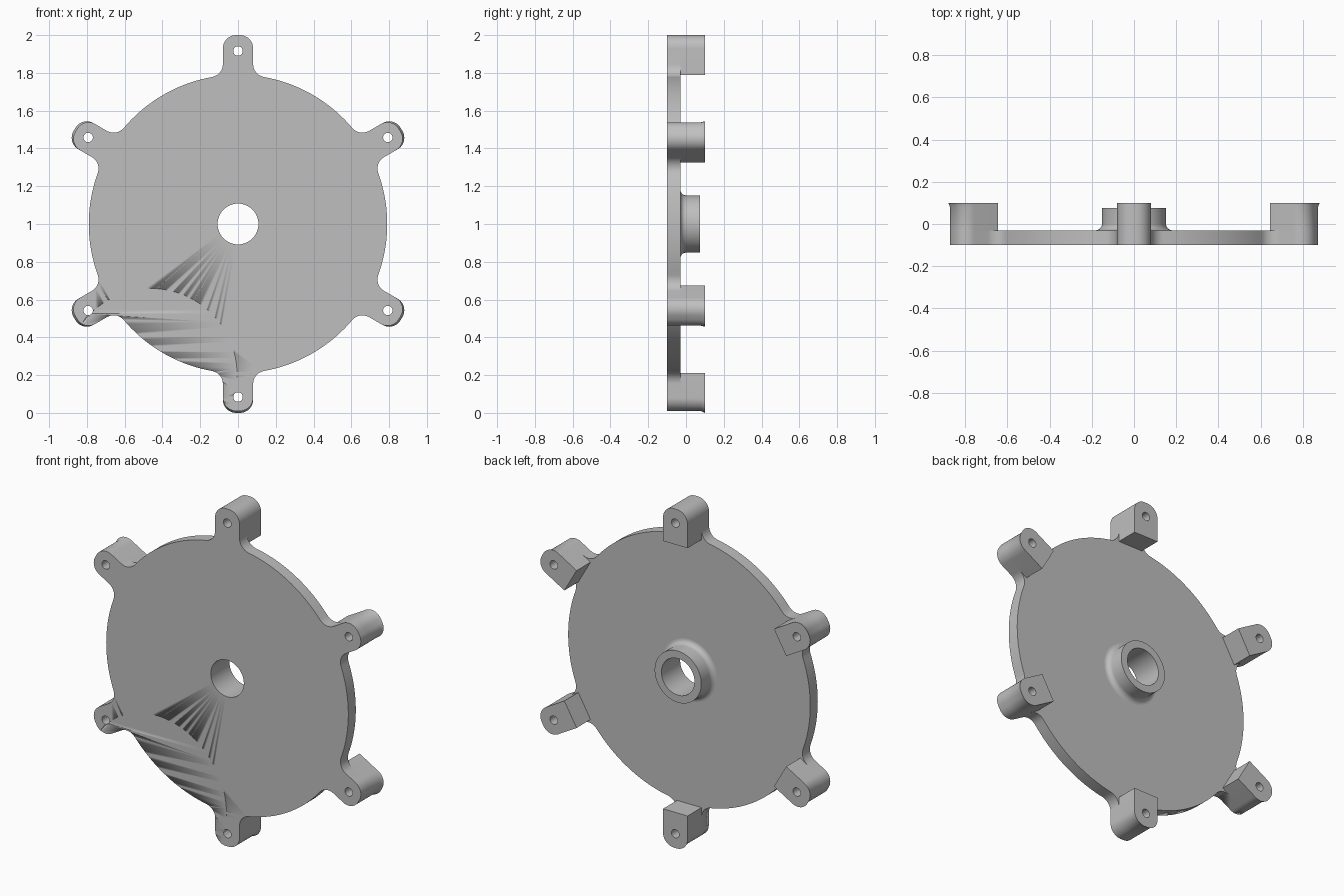
import bpy, bmesh, math
from mathutils import Vector

cube = bpy.data.objects.get("Cube")
if cube:
    bpy.data.objects.remove(cube, do_unlink=True)

CZ = 1.0                                   # height of the hub axis
FRONT, PLATE_BACK, LUG_BACK = -0.1, -0.03, 0.1
DISC_R, LUG_W, LUG_R, BOLT_R = 0.79, 0.08, 0.99, 0.916
FILLET, CORNER = 0.07, 0.07
LUG_ANGLES = [math.radians(30 + 60 * i) for i in range(6)]

grey = bpy.data.materials.new("plain grey")
grey.use_nodes = True
grey.diffuse_color = (0.52, 0.52, 0.52, 1)
grey.node_tree.nodes["Principled BSDF"].inputs["Base Color"].default_value = grey.diffuse_color


def arc(cx, cy, r, a0, a1, n):
    return [(cx + r * math.cos(a0 + (a1 - a0) * i / n),
             cy + r * math.sin(a0 + (a1 - a0) * i / n)) for i in range(n + 1)]


def circle(cx, cy, r, n):
    return arc(cx, cy, r, 0, 2 * math.pi, n)[:-1]


def turn(points, a):
    c, s = math.cos(a), math.sin(a)
    return [(u * c - v * s, u * s + v * c) for u, v in points]


def finish(name, bm):
    bmesh.ops.recalc_face_normals(bm, faces=bm.faces)
    mesh = bpy.data.meshes.new(name)
    bm.to_mesh(mesh)
    bm.free()
    mesh.materials.append(grey)
    obj = bpy.data.objects.new(name, mesh)
    bpy.context.collection.objects.link(obj)
    bpy.ops.object.select_all(action="DESELECT")
    obj.select_set(True)
    bpy.context.view_layer.objects.active = obj
    bpy.ops.object.shade_smooth_by_angle(angle=math.radians(32))
    return obj


def prism(name, sections):
    """Skin matching sections (y, [outline, holes...]) and cap both ends."""
    bm = bmesh.new()
    rings = [[[bm.verts.new((u, y, v + CZ)) for u, v in loop] for loop in loops]
             for y, loops in sections]
    for lower, upper in zip(rings, rings[1:]):
        for a, b in zip(lower, upper):
            for i in range(len(a)):
                j = (i + 1) % len(a)
                bm.faces.new((a[i], a[j], b[j], b[i]))
    for ring in (rings[0], rings[-1]):
        edges = [bm.edges.get((l[i - 1], l[i])) for l in ring for i in range(len(l))]
        bmesh.ops.triangle_fill(bm, edges=edges, use_beauty=True, normal=Vector((0, 1, 0)))
    return finish(name, bm)


def lug_tip(r):
    """Rounded outer end of a lug that points along +u."""
    q = math.pi / 2
    return (arc(r - CORNER, CORNER - LUG_W, CORNER, -q, 0, 10)
            + arc(r - CORNER, LUG_W - CORNER, CORNER, 0, q, 10))


# Plate outline: disc arcs joined to the lugs by concave fillets
off = LUG_W + FILLET
fx = math.sqrt((DISC_R + FILLET) ** 2 - off ** 2)
fa = math.atan2(off, fx)
fillet_out = arc(fx, off, FILLET, -math.pi / 2, fa - math.pi, 8)
fillet_in = [(u, -v) for u, v in reversed(fillet_out)]
rim = arc(0, 0, DISC_R, fa, math.pi / 3 - fa, 20)[1:-1]

outline, bolt_holes = [], []
for k, a in enumerate(LUG_ANGLES):
    top = k == 1
    tip_r = 1.0 if top else LUG_R
    outline += turn(fillet_in + lug_tip(tip_r) + fillet_out + rim, a)
    hole = circle(BOLT_R, 0, 0.025, 20)
    bolt_holes.append(turn(hole, a))

    # Mounting lug with a slight flare at its back edge
    def section(r):
        return [turn([(DISC_R, -LUG_W)] + lug_tip(r) + [(DISC_R, LUG_W)], a), turn(hole, a)]
    prism(f"mounting_lug_{k + 1}", [(PLATE_BACK, section(tip_r)),
                                    (0.08, section(tip_r)),
                                    (LUG_BACK, section(1.0))])

loops = [outline, circle(0, 0, 0.108, 64)] + bolt_holes
plate = prism("plate", [(FRONT, loops), (PLATE_BACK, loops)])

# Very shallow round clearance cut in the front of the plate
(cu, cv), = turn([(0.92, 0)], math.radians(240))
cutter = prism("clearance_cutter", [(FRONT - 0.1, [circle(cu, cv, 0.455, 96)]),
                                    (FRONT + 0.002, [circle(cu, cv, 0.455, 96)])])
cut = plate.modifiers.new("clearance", "BOOLEAN")
cut.operation, cut.solver, cut.object = "DIFFERENCE", "EXACT", cutter
bpy.context.view_layer.objects.active = plate
bpy.ops.object.modifier_apply(modifier=cut.name)
bpy.data.objects.remove(cutter, do_unlink=True)

# Hub boss: turned profile with a fillet at its foot
profile = [(0.108, PLATE_BACK), (0.108, 0.075), (0.152, 0.075)]
profile += arc(0.182, 0.0, 0.03, math.pi, 1.5 * math.pi, 8)
bm = bmesh.new()
verts = [bm.verts.new((r, y, 0)) for r, y in profile]
edges = [bm.edges.new(p) for p in zip(verts, verts[1:])]
bmesh.ops.spin(bm, geom=verts + edges, cent=(0, 0, 0), axis=(0, 1, 0),
               angle=2 * math.pi, steps=64, use_merge=True)
bmesh.ops.remove_doubles(bm, verts=bm.verts, dist=1e-5)
bmesh.ops.translate(bm, verts=bm.verts, vec=(0, 0, CZ))
finish("hub_boss", bm)
